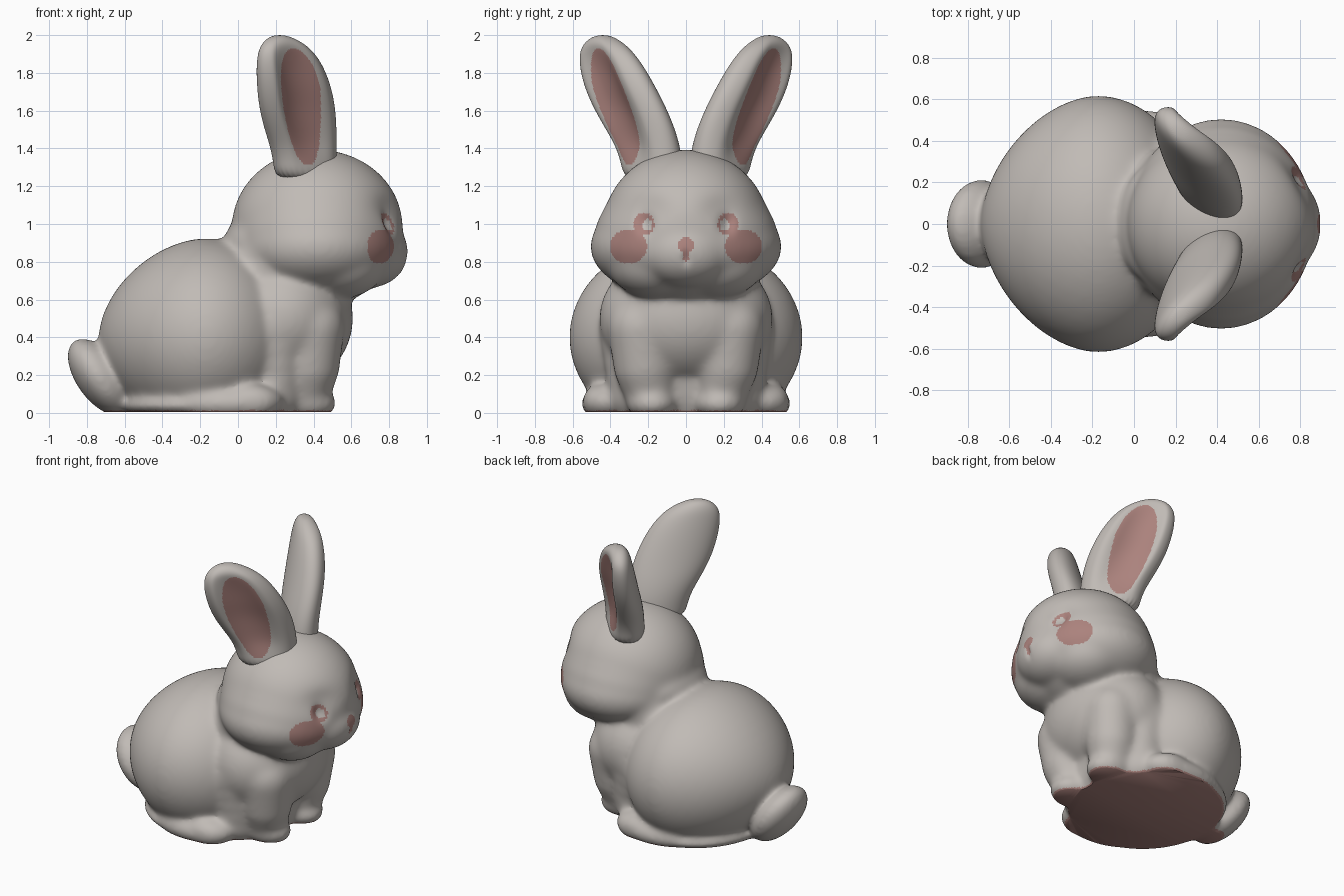
import bpy, bmesh, math
from mathutils import Matrix, Vector

if "Cube" in bpy.data.objects:
    bpy.data.objects.remove(bpy.data.objects["Cube"])


def material(name, rgb):
    m = bpy.data.materials.new(name)
    m.diffuse_color = (*rgb, 1)
    m.use_nodes = True
    m.node_tree.nodes["Principled BSDF"].inputs["Base Color"].default_value = m.diffuse_color
    return m


GREY = material("warm_grey", (0.53, 0.495, 0.465))
PINK = material("dusty_pink", (0.41, 0.225, 0.205))


def make_object(name, bm):
    mesh = bpy.data.meshes.new(name)
    bm.to_mesh(mesh)
    bm.free()
    obj = bpy.data.objects.new(name, mesh)
    bpy.context.collection.objects.link(obj)
    mesh.materials.append(GREY)
    mesh.materials.append(PINK)
    return obj


def bake(obj):
    """Apply all modifiers and keep the two materials."""
    deps = bpy.context.evaluated_depsgraph_get()
    mesh = bpy.data.meshes.new_from_object(obj.evaluated_get(deps))
    obj.modifiers.clear()
    obj.data = mesh
    mesh.materials.clear()
    mesh.materials.append(GREY)
    mesh.materials.append(PINK)


def smooth(obj, angle=50):
    bpy.ops.object.select_all(action='DESELECT')
    obj.select_set(True)
    bpy.context.view_layer.objects.active = obj
    bpy.ops.object.shade_smooth_by_angle(angle=math.radians(angle))


def ellipsoid(bm, centre, radii, tilt=0.0):
    mat = (Matrix.Translation(centre) @ Matrix.Rotation(tilt, 4, 'Y')
           @ Matrix.Diagonal((*radii, 1)))
    return bmesh.ops.create_icosphere(bm, subdivisions=4, radius=1, matrix=mat)["verts"]


def limb(bm, points, steps=4):
    """Chain of spheres through (x, y, z, radius) points."""
    for a, b in zip(points, points[1:]):
        for i in range(steps + 1):
            p = [u + (v - u) * i / steps for u, v in zip(a, b)]
            ellipsoid(bm, p[:3], (p[3],) * 3)


# --- Body, head, legs and tail, merged into one soft skin ---
bm = bmesh.new()
for v in ellipsoid(bm, (-0.18, 0, 0.40), (0.56, 0.62, 0.525)):  # rump, tapering to the tail
    u = (-0.18 - v.co.x) / 0.56
    if 0 < u < 0.999:
        k = (1 - u ** 1.75) ** (1 / 1.75) / math.sqrt(1 - u * u)
        v.co.y *= k
        v.co.z = 0.40 + (v.co.z - 0.40) * k
    elif u < 0:
        v.co.x = -0.18 + (v.co.x + 0.18) * 0.89
ellipsoid(bm, (-0.12, 0, 0.04), (0.50, 0.54, 0.10))       # base pad
ellipsoid(bm, (0.235, 0, 0.50), (0.375, 0.46, 0.37))      # chest
ellipsoid(bm, (0.20, 0, 0.22), (0.235, 0.36, 0.35))       # belly
ellipsoid(bm, (0.18, 0, 0.76), (0.26, 0.37, 0.30))        # neck
ellipsoid(bm, (0.10, 0, 0.90), (0.175, 0.29, 0.15))       # nape
ellipsoid(bm, (0.42, 0, 0.98), (0.455, 0.44, 0.415))      # skull
ellipsoid(bm, (0.42, 0, 0.955), (0.452, 0.463, 0.375))    # upper temples
ellipsoid(bm, (0.42, 0, 0.93), (0.45, 0.485, 0.335))      # temples
ellipsoid(bm, (0.42, 0, 0.88), (0.448, 0.508, 0.283))     # cheeks
ellipsoid(bm, (0.69, 0, 0.85), (0.213, 0.25, 0.19))       # muzzle
ellipsoid(bm, (-0.735, 0, 0.19), (0.123, 0.217, 0.237), math.radians(-35))  # tail
for s in (-1, 1):
    ellipsoid(bm, (0.54, s * 0.16, 0.80), (0.25, 0.26, 0.195))    # jowls
    limb(bm, [(0.385, s * 0.235, 0.45, 0.18), (0.37, s * 0.215, 0.25, 0.17),
              (0.35, s * 0.185, 0.10, 0.135)])            # front legs
    limb(bm, [(0.18, s * 0.27, 0.45, 0.19), (0.18, s * 0.25, 0.10, 0.16)])  # flanks
    ellipsoid(bm, (0.36, s * 0.18, 0.05), (0.163, 0.137, 0.09))   # front paws
    ellipsoid(bm, (-0.05, s * 0.43, 0.05), (0.28, 0.125, 0.09))   # hind feet
    ellipsoid(bm, (0.08, s * 0.415, 0.06), (0.16, 0.115, 0.095))  # hind toes
    ellipsoid(bm, (0.06, s * 0.45, 0.06), (0.16, 0.10, 0.095))    # outer hind toes
body = make_object("rabbit_body", bm)
rem = body.modifiers.new("merge", 'REMESH')
rem.mode = 'VOXEL'
rem.voxel_size = 0.0125
sm = body.modifiers.new("soften", 'SMOOTH')
sm.factor = 0.5
sm.iterations = 55
bake(body)

# Eye sockets, brow hollows and mouth crease pressed into the face, flat base cut
bm = bmesh.new()
bm.from_mesh(body.data)


def bump(y, z, y0, z0, ry, rz):
    return math.exp(-((y - y0) / ry) ** 2 - ((z - z0) / rz) ** 2)


for v in bm.verts:
    if v.co.x > 0.55:
        y, z = abs(v.co.y), v.co.z
        v.co.x -= (0.030 * bump(y, z, 0.215, 1.0, 0.04, 0.05)
                   + 0.025 * bump(y, z, 0.20, 1.08, 0.11, 0.08)
                   + 0.015 * bump(y, z, 0, 0.82, 0.02, 0.04))
cut = bmesh.ops.bisect_plane(bm, geom=bm.verts[:] + bm.edges[:] + bm.faces[:],
                             plane_co=(0, 0, 0.004), plane_no=(0, 0, 1), clear_inner=True)
rim = [e for e in cut["geom_cut"] if isinstance(e, bmesh.types.BMEdge)]
bmesh.ops.triangle_fill(bm, edges=rim, use_beauty=True, normal=(0, 0, -1))
bmesh.ops.recalc_face_normals(bm, faces=bm.faces[:])


def inside(y, z, y0, z0, ry, rz):
    return ((y - y0) / ry) ** 2 + ((z - z0) / rz) ** 2 < 1


# Painted base, blush, eyes, nose and mouth
for f in bm.faces:
    c = f.calc_center_median()
    y, z = abs(c.y), c.z
    pink = z < 0.014
    if c.x > 0.55 and z > 0.7:
        eye = inside(y, z, 0.222, 1.0, 0.055, 0.062) and not inside(y, z, 0.205, 0.995, 0.026, 0.03)
        blush = inside(y, z, 0.305, 0.88, 0.098, 0.09)
        nose = inside(y, z, 0, 0.89, 0.042, 0.042)
        mouth = y < 0.012 and 0.80 < z < 0.88
        pink = eye or blush or nose or mouth
    f.material_index = int(pink)
bm.to_mesh(body.data)
bm.free()
smooth(body)

# --- Ears: lofted leaf shapes, hollow on the outer front side ---
# height, centre x, centre y, width, thickness, hollow depth
RINGS = [(1.22, 0.36, 0.17, 0.38, 0.25, 0.00), (1.33, 0.355, 0.182, 0.40, 0.25, 0.02),
         (1.42, 0.345, 0.205, 0.43, 0.25, 0.05), (1.52, 0.328, 0.25, 0.48, 0.25, 0.065),
         (1.62, 0.313, 0.30, 0.505, 0.245, 0.08), (1.72, 0.298, 0.347, 0.495, 0.24, 0.08),
         (1.82, 0.278, 0.388, 0.455, 0.22, 0.07), (1.90, 0.257, 0.418, 0.385, 0.19, 0.045),
         (1.95, 0.24, 0.433, 0.29, 0.155, 0.015), (1.985, 0.225, 0.44, 0.17, 0.10, 0.0),
         (2.0, 0.22, 0.44, 0.06, 0.04, 0.0)]
SEG = 28
WIDE = Vector((-0.73, 0.68))     # from inner front edge to outer back edge
FACING = Vector((0.68, 0.73))    # direction of the hollow


def centre_at(z):
    for a, b in zip(RINGS, RINGS[1:]):
        if z <= b[0]:
            t = (z - a[0]) / (b[0] - a[0])
            return Vector((a[1] + t * (b[1] - a[1]), a[2] + t * (b[2] - a[2])))
    return Vector(RINGS[-1][1:3])


def ear(name, side):
    bm = bmesh.new()
    loops = []
    for z, cx, cy, w, t, hollow in RINGS:
        loop = []
        for i in range(SEG):
            a = 2 * math.pi * i / SEG
            c, s = math.cos(a), math.sin(a)
            n = t / 2 * s
            if s > 0:
                n -= hollow * max(0, 1 - ((c - 0.12) / 0.65) ** 2)
            p = Vector((cx, cy)) + WIDE * (w / 2 * c) + FACING * n
            loop.append(bm.verts.new((p.x, side * p.y, z)))
        loops.append(loop)
    for lo, hi in zip(loops, loops[1:]):
        for i in range(SEG):
            j = (i + 1) % SEG
            bm.faces.new((lo[i], lo[j], hi[j], hi[i]))
    bm.faces.new(loops[0])
    bm.faces.new(loops[-1])
    bmesh.ops.recalc_face_normals(bm, faces=bm.faces[:])
    obj = make_object(name, bm)
    obj.modifiers.new("round", 'SUBSURF').levels = 3
    bake(obj)
    # Pink leaf inside the hollow
    for f in obj.data.polygons:
        z = f.center.z
        rel = Vector((f.center.x, side * f.center.y)) - centre_at(z)
        front = f.normal.x * FACING.x + side * f.normal.y * FACING.y > 0
        leaf = inside(rel.dot(WIDE), z, 0.035 + 0.13 * (1.6 - z), 1.68,
                      0.13, 0.25 if z > 1.68 else 0.37)
        f.material_index = int(front and rel.dot(FACING) > -0.02 and leaf)
    smooth(obj, 80)


ear("left_ear", 1)
ear("right_ear", -1)
